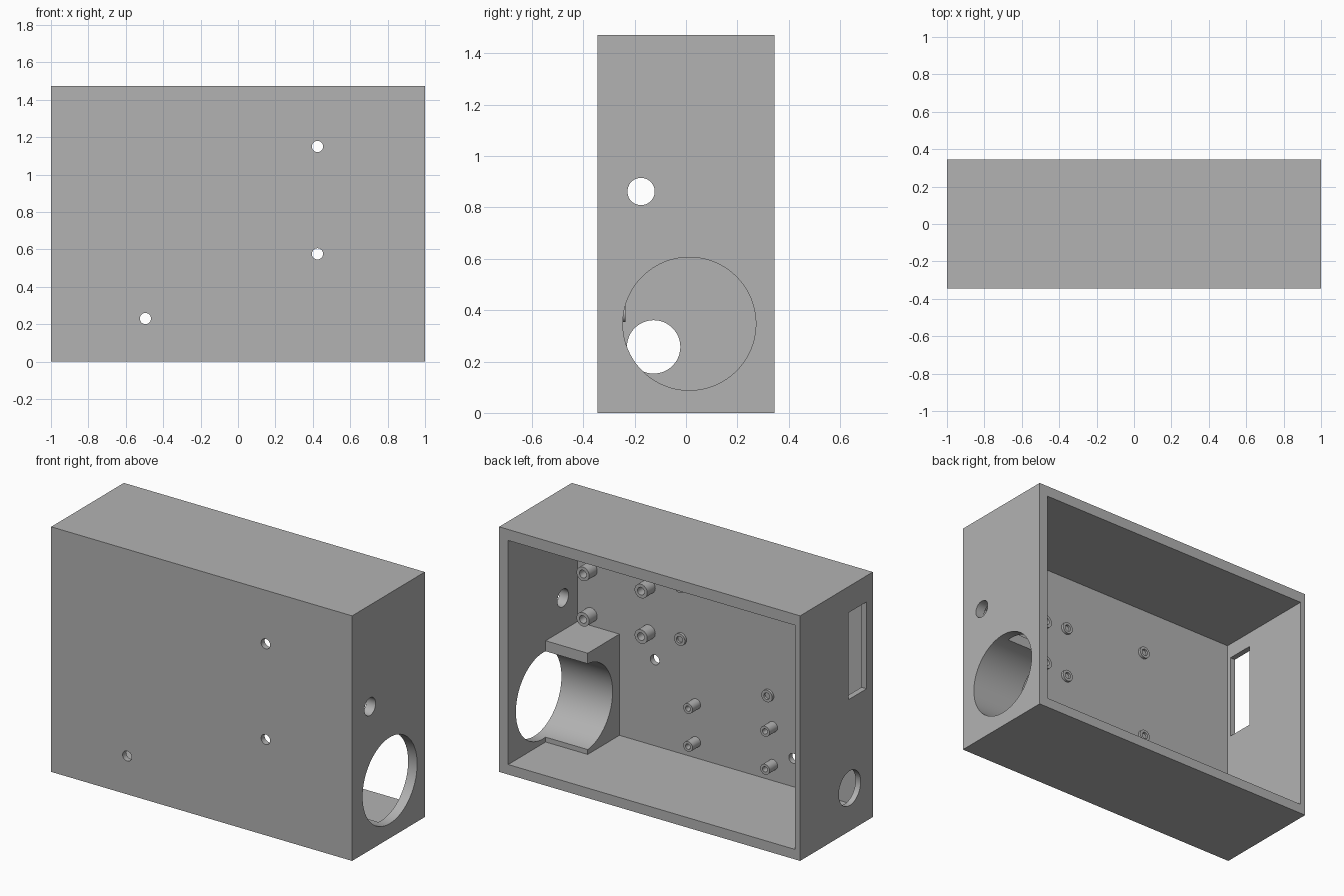
import bpy, bmesh, math
from mathutils import Matrix, Vector

cube = bpy.data.objects.get("Cube")
if cube:
    bpy.data.objects.remove(cube, do_unlink=True)

# One plain grey for everything
grey = bpy.data.materials.new("light grey")
grey.use_nodes = True
colour = (0.448, 0.448, 0.448, 1)
grey.diffuse_color = colour
grey.node_tree.nodes["Principled BSDF"].inputs["Base Color"].default_value = colour

# Enclosure dimensions
HALF_X, HALF_Y, HEIGHT = 1.0, 0.345, 1.472
THIN, THICK = 0.034, 0.06
FLOOR = -HALF_Y + THIN        # inner face of the front panel
INNER_L = HALF_X - THICK      # inner face of the thick side wall


def finish(name, bm):
    mesh = bpy.data.meshes.new(name)
    bmesh.ops.recalc_face_normals(bm, faces=bm.faces)
    bm.to_mesh(mesh)
    bm.free()
    obj = bpy.data.objects.new(name, mesh)
    bpy.context.collection.objects.link(obj)
    mesh.materials.append(grey)
    return obj


def box(name, low, high):
    low, high = Vector(low), Vector(high)
    bm = bmesh.new()
    bmesh.ops.create_cube(bm, size=1)
    bmesh.ops.scale(bm, vec=high - low, verts=bm.verts)
    bmesh.ops.translate(bm, vec=(low + high) / 2, verts=bm.verts)
    return finish(name, bm)


def rod(name, centre, radius, length, axis, sides=48):
    bm = bmesh.new()
    bmesh.ops.create_cone(bm, cap_ends=True, segments=sides,
                          radius1=radius, radius2=radius, depth=length)
    turn = Matrix.Rotation(math.pi / 2, 4, "Y" if axis == "X" else "X")
    bmesh.ops.transform(bm, matrix=Matrix.Translation(centre) @ turn, verts=bm.verts)
    return finish(name, bm)


def only(obj):
    bpy.ops.object.select_all(action="DESELECT")
    obj.select_set(True)
    bpy.context.view_layer.objects.active = obj


def cut(obj, cutter):
    mod = obj.modifiers.new("cut", "BOOLEAN")
    mod.operation, mod.solver, mod.object = "DIFFERENCE", "EXACT", cutter
    only(obj)
    bpy.ops.object.modifier_apply(modifier=mod.name)
    bpy.data.objects.remove(cutter, do_unlink=True)


def smooth(obj):
    only(obj)
    bpy.ops.object.shade_smooth_by_angle(angle=math.radians(30))


def standoff(name, x, z, outer, inner, length):
    # Hollow post lathed around the y axis, standing on the front panel
    profile = [(outer, -0.005), (outer, length), (inner, length), (inner, 0.002), (0, 0.002)]
    bm = bmesh.new()
    verts = [bm.verts.new((r, y, 0)) for r, y in profile]
    edges = [bm.edges.new(pair) for pair in zip(verts, verts[1:])]
    bmesh.ops.spin(bm, geom=verts + edges, cent=(0, 0, 0), axis=(0, 1, 0),
                   angle=math.tau, steps=32)
    bmesh.ops.remove_doubles(bm, verts=bm.verts, dist=0.0001)
    bmesh.ops.translate(bm, vec=(x, FLOOR, z), verts=bm.verts)
    smooth(finish(name, bm))


# Enclosure, open at the back
case = box("enclosure", (-HALF_X, -HALF_Y, 0), (HALF_X, HALF_Y, HEIGHT))
cut(case, box("cavity", (-HALF_X + THIN, FLOOR, THICK), (INNER_L, 1, HEIGHT - 0.066)))

# Side wall openings: large port, small hole, cable hole and display slot
PORT_Y, PORT_Z, PORT_R = 0.013, 0.347, 0.259
cut(case, rod("port", (1, PORT_Y, PORT_Z), PORT_R, 0.3, "X", 96))
cut(case, rod("left_hole", (1, -0.175, 0.862), 0.053, 0.3, "X"))
cut(case, rod("right_hole", (-1, -0.126, 0.257), 0.104, 0.3, "X"))
cut(case, box("slot", (-1.2, -0.286, 0.793), (-0.9, -0.114, 1.315)))

# Front panel screw holes
for x, z in ((-0.495, 0.23), (0.425, 0.576), (0.425, 1.15)):
    cut(case, rod("screw_hole", (x, -HALF_Y, z), 0.03, 0.2, "Y", 32))
smooth(case)

# Cradle block behind the large port
cradle = box("port_cradle", (0.66, FLOOR - 0.01, THICK - 0.01), (INNER_L + 0.01, -0.01, 0.668))
cut(cradle, rod("bore", (0.8, PORT_Y, PORT_Z), PORT_R, 0.8, "X", 96))
smooth(cradle)

# Tall wide standoffs, tall narrow standoffs and low rings
for x in (0.464, 0.85):
    for z in (0.734, 1.007):
        standoff("wide_standoff", x, z, 0.042, 0.023, 0.076)
for x in (0.152, -0.36):
    for z in (0.157, 0.385):
        standoff("narrow_standoff", x, z, 0.031, 0.016, 0.076)
for x, heights in ((0.25, (0.75, 1.067)), (-0.33, (0.566, 1.12))):
    for z in heights:
        standoff("low_ring", x, z, 0.036, 0.02, 0.016)
